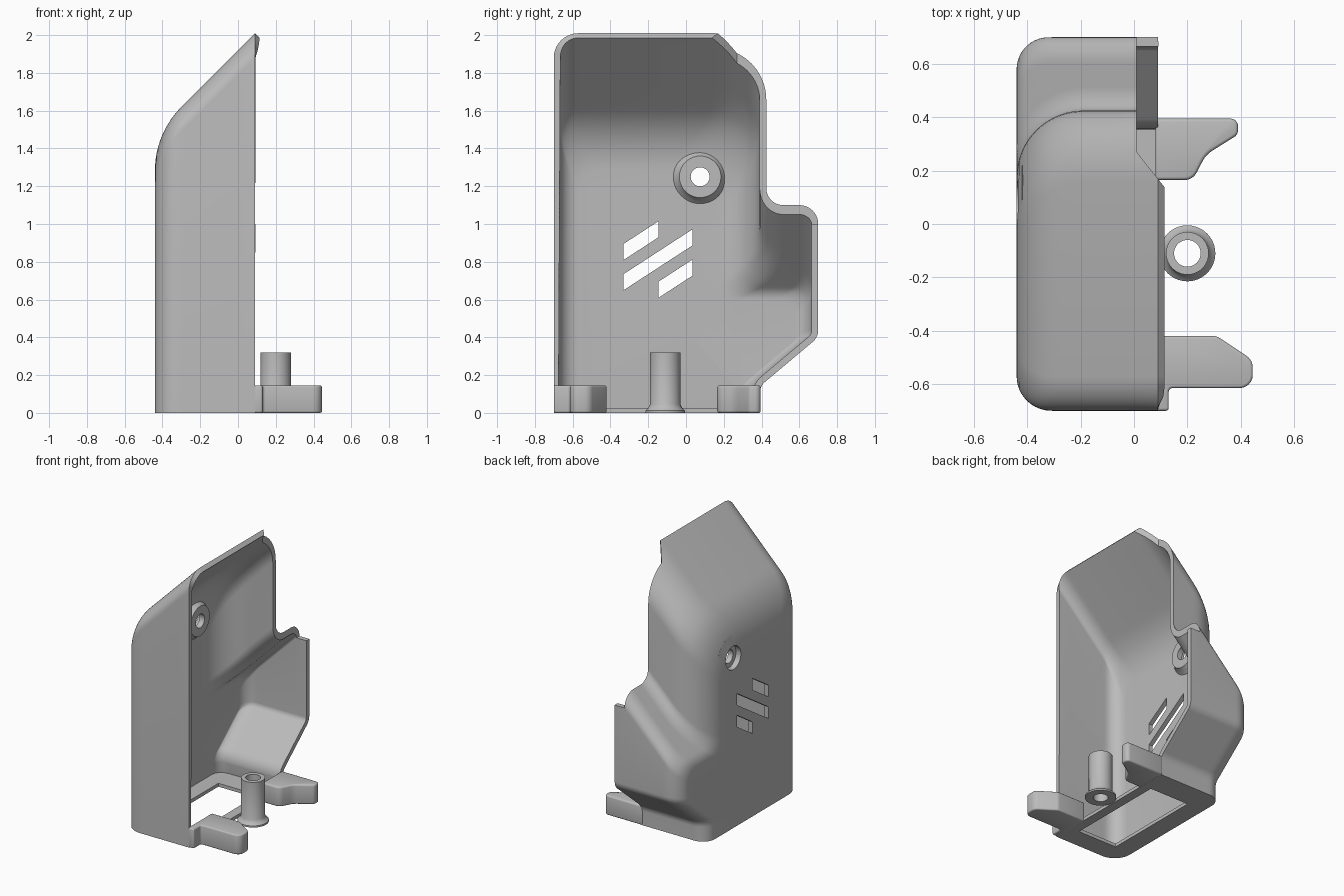
import bpy, bmesh, math
from mathutils import Vector, Matrix

cube = bpy.data.objects.get("Cube")
if cube:
    bpy.data.objects.remove(cube, do_unlink=True)

grey = bpy.data.materials.new("plain grey")
grey.use_nodes = True
grey.diffuse_color = (0.5, 0.5, 0.5, 1)
grey.node_tree.nodes["Principled BSDF"].inputs["Base Color"].default_value = (0.5, 0.5, 0.5, 1)

WALL, RIM, THICK = -0.44, 0.09, 0.035


def finish(bm, name):
    bmesh.ops.recalc_face_normals(bm, faces=bm.faces[:])
    mesh = bpy.data.meshes.new(name)
    bm.to_mesh(mesh)
    bm.free()
    obj = bpy.data.objects.new(name, mesh)
    bpy.context.collection.objects.link(obj)
    mesh.materials.append(grey)
    return obj


def activate(obj):
    bpy.ops.object.select_all(action='DESELECT')
    obj.select_set(True)
    bpy.context.view_layer.objects.active = obj


def smooth(obj, degrees=35):
    activate(obj)
    bpy.ops.object.shade_smooth_by_angle(angle=math.radians(degrees))


def apply(obj, kind, **settings):
    activate(obj)
    mod = obj.modifiers.new(kind.title(), kind)
    for key, value in settings.items():
        setattr(mod, key, value)
    bpy.ops.object.modifier_apply(modifier=mod.name)


def cut(obj, cutter):
    cutter.hide_render = True
    apply(obj, 'BOOLEAN', operation='DIFFERENCE', solver='EXACT', object=cutter)
    bpy.data.objects.remove(cutter, do_unlink=True)


def prism(name, points, offset):
    """Extrude a flat polygon of 3D points along an offset."""
    bm = bmesh.new()
    face = bm.faces.new([bm.verts.new(p) for p in points])
    new = bmesh.ops.extrude_face_region(bm, geom=[face], use_keep_orig=True)
    verts = [v for v in new["geom"] if isinstance(v, bmesh.types.BMVert)]
    bmesh.ops.translate(bm, verts=verts, vec=offset)
    return finish(bm, name)


def lathe(name, profile, matrix, steps=40):
    """Revolve a closed (radius, height) profile about z, then place it."""
    bm = bmesh.new()
    rings = []
    for i in range(steps):
        a = math.tau * i / steps
        rings.append([bm.verts.new((r * math.cos(a), r * math.sin(a), h)) for r, h in profile])
    n = len(profile)
    for i in range(steps):
        p, q = rings[i], rings[(i + 1) % steps]
        for j in range(n):
            k = (j + 1) % n
            bm.faces.new((p[j], q[j], q[k], p[k]))
    bmesh.ops.remove_doubles(bm, verts=bm.verts[:], dist=1e-5)
    bm.transform(matrix)
    return finish(bm, name)


def rounded(corners, steps=10):
    """Round polygon corners given as (u, v, radius)."""
    pts, n = [], len(corners)
    for i, (u, v, radius) in enumerate(corners):
        c = Vector((u, v))
        a, b = (Vector(corners[j % n][:2]) - c for j in (i - 1, i + 1))
        if radius == 0:
            pts.append(c)
            continue
        half = a.angle(b) / 2
        reach = min(radius / math.tan(half), 0.47 * min(a.length, b.length))
        r = reach * math.tan(half)
        a.normalize()
        b.normalize()
        mid = c + (a + b).normalized() * (r / math.sin(half))
        s, e = c + a * reach - mid, c + b * reach - mid
        turn = s.angle_signed(e)
        for k in range(steps + 1):
            pts.append(mid + Matrix.Rotation(-turn * k / steps, 2) @ s)
    return pts


# Cover shell: slices along x, each an outline in y and z
def inset(x, r):
    d = max(0, r - (x - WALL))
    return r - math.sqrt(max(0, r * r - d * d))


def roof(x, c, r):
    d = x - WALL
    if d < r * (1 - math.sqrt(0.5)):
        return c + WALL - 0.4142 * r + math.sqrt(max(0, r * r - (r - d) ** 2))
    return x + c


def slice_outline(x):
    front, back = -0.70 + inset(x, 0.13), 0.425 - inset(x, 0.25)
    bulge, foot = 0.70 - inset(x, 0.12), 0.39 - inset(x, 0.1)
    top, ledge = roof(x, 1.92, 0.48), roof(x, 1.09, 0.12)
    lift = 0.7 * inset(x, 0.12)
    ramp = lambda y: 0.14 + 0.84 * (y - 0.39) + lift
    return rounded([(front, 0, 0), (front, top, 0.13), (back, top, 0.27),
                    (back, ledge, 0.09), (bulge, ledge, 0.1), (bulge, ramp(bulge), 0.08),
                    (foot, ramp(foot), 0.08), (foot, 0, 0)])


bm = bmesh.new()
rings = []
for x in [WALL + 0.28 * (i / 16) ** 2 for i in range(17)] + [-0.07, 0.01, RIM]:
    rings.append([bm.verts.new((x, p.x, p.y)) for p in slice_outline(x)])
bm.faces.new(rings[0])
for p, q in zip(rings, rings[1:]):
    for j in range(len(p)):
        k = (j + 1) % len(p)
        bm.faces.new((p[j], p[k], q[k], q[j]))
shell = finish(bm, "cover_shell")
apply(shell, 'SOLIDIFY', thickness=THICK, offset=-1)

# Stepped rim at the back
cut(shell, prism("rim_cutter", [(0.01, 0.27, 1), (0.2, 0.03, 1), (0.2, 1, 1), (0.01, 1, 1)],
                 (0, 0, 1.5)))

# Window in the floor
cut(shell, prism("floor_cutter", [(-0.3, -0.55, -0.1), (0.02, -0.55, -0.1),
                                  (0.02, 0.2, -0.1), (-0.3, 0.2, -0.1)], (0, 0, 0.2)))

# Slanted vent slots
for y0, y1, z0 in ((-0.33, -0.145, 0.81), (-0.33, 0.035, 0.65), (-0.145, 0.035, 0.61)):
    z1 = z0 + 0.65 * (y1 - y0)
    cut(shell, prism("slot_cutter", [(-0.6, y0, z0), (-0.6, y1, z1),
                                     (-0.6, y1, z1 + 0.085), (-0.6, y0, z0 + 0.085)], (0.3, 0, 0)))

# Screw hole through the wall, with a raised seat inside
along_x = Matrix.Translation((WALL, 0.075, 1.25)) @ Matrix.Rotation(math.pi / 2, 4, 'Y')
cut(shell, lathe("hole_cutter", [(0, -0.1), (0.085, -0.1), (0.085, 0.2), (0, 0.2)], along_x))
smooth(shell)
seat = lathe("screw_seat", [(0.05, 0.04), (0.085, 0.04), (0.085, 0.005), (0.16, 0.02),
                            (0.13, 0.045), (0.11, 0.08), (0.05, 0.08)], along_x)
smooth(seat)

# Clip arms at the base
arms = {
    "back_arm": [(0.08, 0.165, 0), (0.22, 0.165, 0.05), (0.27, 0.26, 0.1),
                 (0.39, 0.335, 0.03), (0.39, 0.395, 0.03), (0.08, 0.395, 0)],
    "front_arm": [(0.08, -0.42, 0), (0.31, -0.42, 0.04), (0.445, -0.51, 0.05),
                  (0.445, -0.615, 0.05), (0.13, -0.615, 0.015), (0.13, -0.70, 0.01),
                  (0.08, -0.70, 0)],
}
for name, corners in arms.items():
    pts = [(p.x, p.y, 0) for p in rounded(corners, 6)]
    arm = prism(name, pts, (0, 0, 0.145))
    apply(arm, 'BEVEL', width=0.012, segments=3, limit_method='ANGLE', angle_limit=math.radians(60))
    smooth(arm)

# Hollow post with a flared foot
post = lathe("post", [(0.05, 0), (0.105, 0), (0.105, 0.012), (0.09, 0.025), (0.08, 0.045),
                      (0.08, 0.32), (0.05, 0.32)], Matrix.Translation((0.2, -0.11, 0)))
smooth(post)
